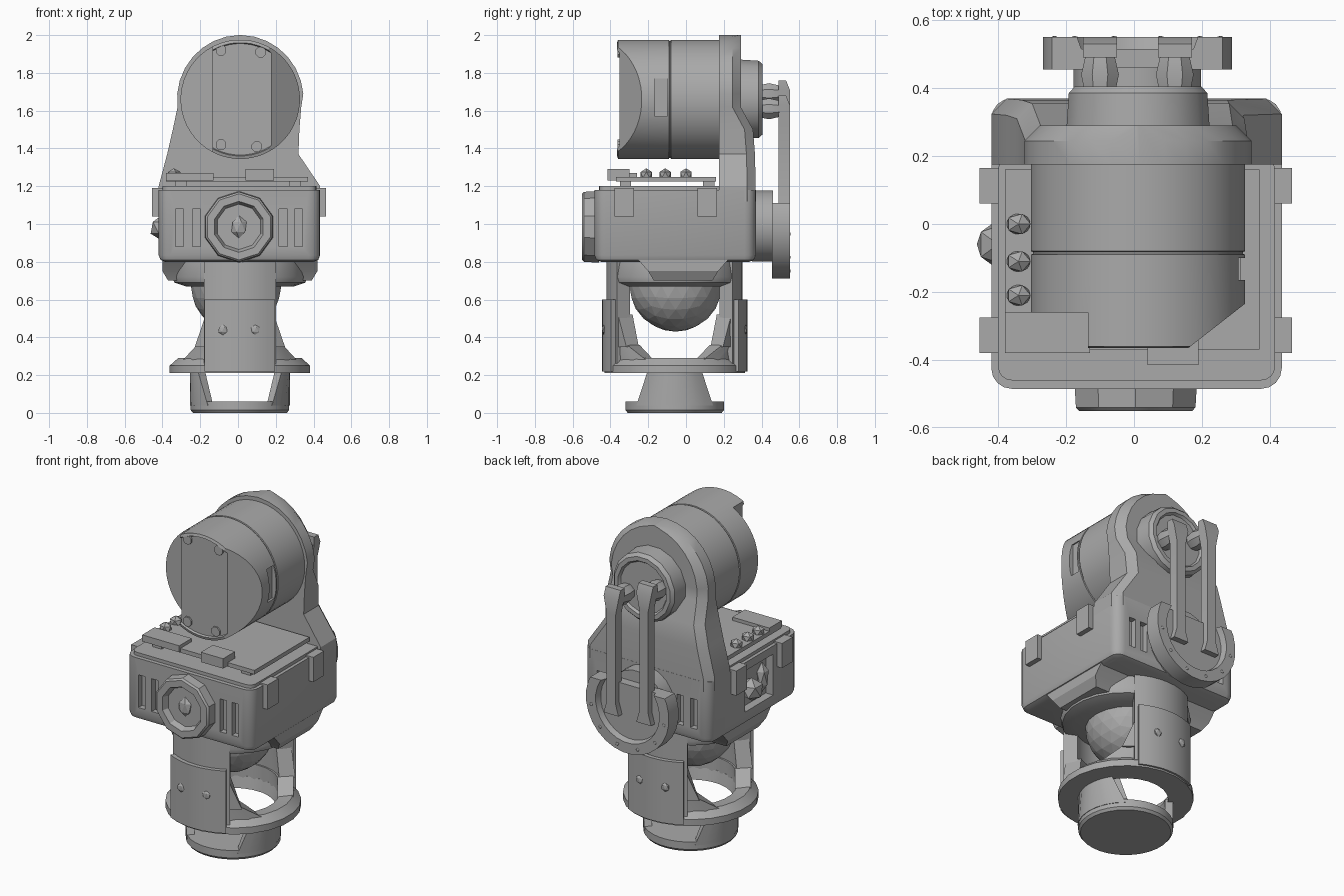
import bpy, bmesh, math
from mathutils import Vector, Matrix

if "Cube" in bpy.data.objects:
    bpy.data.objects.remove(bpy.data.objects["Cube"], do_unlink=True)

grey = bpy.data.materials.new("mid grey")
grey.use_nodes = True
GREY = (0.4, 0.4, 0.4, 1)
grey.diffuse_color = GREY
grey.node_tree.nodes["Principled BSDF"].inputs["Base Color"].default_value = GREY


def shade(obj, angle):
    bpy.ops.object.select_all(action="DESELECT")
    obj.select_set(True)
    bpy.context.view_layer.objects.active = obj
    bpy.ops.object.shade_smooth_by_angle(angle=math.radians(angle))


def finish(name, bm, smooth=30):
    bmesh.ops.remove_doubles(bm, verts=bm.verts, dist=0.0005)
    bmesh.ops.recalc_face_normals(bm, faces=bm.faces)
    mesh = bpy.data.meshes.new(name)
    bm.to_mesh(mesh)
    bm.free()
    mesh.materials.append(grey)
    obj = bpy.data.objects.new(name, mesh)
    bpy.context.collection.objects.link(obj)
    if smooth:
        shade(obj, smooth)
    return obj


def box(name, x, y, z, bevel=0.0, corner=0.0, smooth=30):
    """Box from ranges; corner rounds upright edges, bevel the bottom rim."""
    bm = bmesh.new()
    bmesh.ops.create_cube(bm, size=1)
    for v in bm.verts:
        v.co = [r[0] if c < 0 else r[1] for c, r in zip(v.co, (x, y, z))]
    if corner:
        up = [e for e in bm.edges if abs(e.verts[0].co.z - e.verts[1].co.z) > 0.01]
        bmesh.ops.bevel(bm, geom=up, offset=corner, segments=4, profile=0.5, affect="EDGES")
    if bevel:
        low = [e for e in bm.edges if all(abs(v.co.z - z[0]) < 1e-5 for v in e.verts)]
        bmesh.ops.bevel(bm, geom=low, offset=bevel, segments=2, profile=0.5, affect="EDGES")
    return finish(name, bm, smooth)


def skin(bm, rings, closed=False):
    n = len(rings[0])
    pairs = list(zip(rings, rings[1:])) + ([(rings[-1], rings[0])] if closed else [])
    for a, b in pairs:
        for i in range(n):
            j = (i + 1) % n
            bm.faces.new((a[i], a[j], b[j], b[i]))


def lathe(name, profile, centre, axis="Z", sides=32, closed=False, cuts=()):
    """Turn (radius, height) points; cuts are (point, outward normal) planes."""
    bm, rings = bmesh.new(), []
    for r, h in profile:
        ring = []
        for i in range(sides):
            a = math.tau * (i + 0.5) / sides
            c, s = r * math.cos(a), r * math.sin(a)
            co = (c, s, h) if axis == "Z" else (c, h, s)
            ring.append(bm.verts.new(Vector(co) + Vector(centre)))
        rings.append(ring)
    skin(bm, rings, closed)
    bmesh.ops.remove_doubles(bm, verts=bm.verts, dist=0.0005)
    for point, normal in cuts:
        bmesh.ops.bisect_plane(bm, geom=bm.verts[:] + bm.edges[:] + bm.faces[:],
                               plane_co=point, plane_no=normal, clear_outer=True)
        bmesh.ops.holes_fill(bm, edges=[e for e in bm.edges if e.is_boundary], sides=0)
    return finish(name, bm)


def loft(name, rows, chamfer=0.0):
    """Stack of (z, x0, x1, y0, y1) rectangles with optional cut back corners."""
    bm, rings = bmesh.new(), []
    for z, a, b, c, d in rows:
        k = min(chamfer, 0.35 * (b - a))
        outline = ((a, c), (b, c), (b, d - k), (b - k, d), (a + k, d), (a, d - k))
        rings.append([bm.verts.new((x, y, z)) for x, y in outline])
    skin(bm, rings)
    bm.faces.new(rings[0])
    bm.faces.new(rings[-1])
    return finish(name, bm)


def arc_wall(name, heading, r, z, low, high, centre):
    """Curved wall; low and high are its half angles at bottom and top."""
    bm, rings, steps = bmesh.new(), [], 8
    for i in range(steps + 1):
        t = 2 * i / steps - 1
        ring = []
        for rad, h, half in ((r[0], z[0], low), (r[1], z[0], low), (r[1], z[1], high), (r[0], z[1], high)):
            a = math.radians(heading + t * half)
            ring.append(bm.verts.new((centre[0] + rad * math.cos(a), centre[1] + rad * math.sin(a), h)))
        rings.append(ring)
    skin(bm, rings)
    bm.faces.new(rings[0])
    bm.faces.new(rings[-1])
    return finish(name, bm)


def lump(name, centre, size, detail=1):
    bm = bmesh.new()
    bmesh.ops.create_icosphere(bm, subdivisions=detail, radius=1,
                               matrix=Matrix.Translation(centre) @ Matrix.Diagonal((*size, 1)))
    return finish(name, bm, 0)


def carve(obj, *ranges):
    cutter = box("cutter", *ranges, smooth=0)
    cutter.hide_render = True
    bpy.context.view_layer.objects.active = obj
    mod = obj.modifiers.new("carve", "BOOLEAN")
    mod.operation, mod.object, mod.solver = "DIFFERENCE", cutter, "EXACT"
    bpy.ops.object.modifier_apply(modifier=mod.name)
    bpy.data.objects.remove(cutter, do_unlink=True)
    shade(obj, 30)


# Foot with two upright cheeks
AXIS = (0.01, -0.06, 0)
lathe("foot_disc", [(0, 0), (0.25, 0), (0.262, 0.015), (0.262, 0.06), (0, 0.06)], AXIS)
for side, heading in (("right", 180), ("left", 0)):
    arc_wall(side + "_foot_cheek", heading, (0.22, 0.265), (0.04, 0.23), 50, 32, AXIS)

# Yoke: ring, front and back arms with flared feet, outer panels
lathe("yoke_ring", [(0.235, 0.21), (0.375, 0.21), (0.375, 0.25), (0.33, 0.29), (0.25, 0.28)],
      AXIS, closed=True, sides=24)
for side, heading in (("front", -90), ("back", 90)):
    arc_wall(side + "_yoke_arm", heading, (0.28, 0.36), (0.23, 0.82), 32, 32, AXIS)
    arc_wall(side + "_arm_foot", heading, (0.25, 0.34), (0.27, 0.36), 66, 42, AXIS)
    arc_wall(side + "_arm_fillet", heading, (0.26, 0.35), (0.35, 0.52), 43, 31, AXIS)
    arc_wall(side + "_yoke_panel", heading, (0.35, 0.385), (0.22, 0.6), 29, 29, AXIS)
    for x in (-0.08, 0.09):
        y = AXIS[1] + math.copysign(0.374, heading)
        lump(side + "_panel_screw", (x, y, 0.44), (0.028, 0.012, 0.028))

# Ball and its collar
lump("ball", (-0.01, -0.055, 0.675), (0.24, 0.245, 0.245), 3)
lathe("collar", [(0, 0.67), (0.29, 0.67), (0.35, 0.69), (0.36, 0.72), (0.34, 0.82), (0, 0.82)], AXIS, sides=24)
for s in (-1, 1):
    a, b = sorted((0.01 + s * 0.2, 0.01 + s * 0.41))
    loft("collar_lug", [(0.7, a + 0.03, b - 0.03, -0.17, 0.14), (0.75, a, b, -0.2, 0.17), (0.83, a, b, -0.27, 0.24)])

# Main body with vents and a side pocket
body = box("body", (-0.42, 0.435), (-0.485, 0.37), (0.8, 1.18), 0.035, 0.06)
for x in (-0.31, -0.22, 0.24, 0.32):
    carve(body, (x - 0.022, x + 0.022), (-0.6, -0.45), (0.88, 1.08))
    carve(body, (x - 0.022, x + 0.022), (0.335, 0.5), (0.88, 1.06))
carve(body, (-0.6, -0.37), (-0.24, 0.03), (0.88, 1.13))
lump("side_knob", (-0.4, -0.06, 0.98), (0.07, 0.07, 0.07))
lump("side_plug", (-0.38, -0.19, 1.0), (0.04, 0.04, 0.09))
box("body_lid", (-0.4, 0.415), (-0.46, 0.2), (1.17, 1.2), corner=0.04)

# Clips over the side edges
for y in (-0.327, 0.113):
    for x in ((-0.455, -0.38), (0.39, 0.465)):
        box("side_clip", x, (y - 0.052, y + 0.052), (1.04, 1.19))

# Front dial
lathe("front_dial", [(0, -0.46), (0.19, -0.46), (0.185, -0.54), (0.175, -0.55), (0.135, -0.55),
                     (0.12, -0.515), (0, -0.515)], (0.005, 0, 0.985), "Y", 10)
lump("dial_centre", (0.005, -0.515, 0.985), (0.045, 0.025, 0.06))

# Circuit board on posts
box("board", (-0.38, 0.37), (-0.37, 0.16), (1.225, 1.25))
for x in (-0.3, 0.3):
    for y in (-0.32, 0.12):
        box("board_post", (x - 0.03, x + 0.03), (y - 0.03, y + 0.03), (1.18, 1.23))
box("board_socket", (0.04, 0.19), (-0.415, -0.3), (1.23, 1.29))
box("board_strip", (-0.38, -0.13), (-0.38, -0.26), (1.23, 1.27))
for y in (-0.21, -0.11, 0.0):
    lump("board_part", (-0.34, y, 1.26), (0.04, 0.035, 0.035))

# Bracket rising behind the drum, rounded at the top
HUB = (0.012, 0, 1.66)
rows = [(1.12, -0.42, 0.435, 0.175, 0.369), (1.2, -0.42, 0.435, 0.175, 0.369), (1.37, -0.375, 0.32, 0.175, 0.365),
        (1.5, -0.345, 0.325, 0.175, 0.355), (1.62, -0.32, 0.335, 0.175, 0.29)]
for deg in range(5, 90, 12):
    w, h = 0.335 * math.cos(math.radians(deg)), 0.34 * math.sin(math.radians(deg))
    rows.append((HUB[2] + h, HUB[0] - w, HUB[0] + w, 0.175, 0.29))
loft("bracket", rows, 0.045)

# Drum with seam, slanted corner and stepped corner
drum = lathe("drum", [(0, -0.352), (0.295, -0.352), (0.3, -0.365), (0.316, -0.36), (0.316, -0.09), (0.31, -0.088),
                      (0.31, -0.082), (0.316, -0.08), (0.316, 0.18), (0, 0.18)], HUB, "Y", 48,
             cuts=[((0.16, -0.365, 1.66), (0.125, -0.16, 0))])
carve(drum, (-0.4, -0.135), (-0.5, -0.26), (1.2, 2.1))
carve(drum, (0.3, 0.5), (-0.165, -0.1), (1.57, 1.77))
for x, z in ((-0.09, 1.92), (0.12, 1.91), (-0.09, 1.42), (0.1, 1.41)):
    lathe("drum_screw", [(0, -0.362), (0.03, -0.362), (0.03, -0.34), (0, -0.34)], (x, 0, z), "Y", 8)

# Upper hub on the back of the bracket
lathe("upper_hub", [(0, 0.28), (0.215, 0.28), (0.208, 0.385), (0.19, 0.405), (0.165, 0.405), (0.155, 0.39), (0, 0.39)],
      HUB, "Y", 16)

# Lower hub and cut-off crank disc
LOW = (0.01, 0, 0.99)
lathe("lower_hub", [(0, 0.35), (0.19, 0.35), (0.19, 0.46), (0, 0.46)], LOW, "Y", 20)
lathe("crank_disc", [(0, 0.455), (0.28, 0.455), (0.28, 0.55), (0.215, 0.55), (0.205, 0.515), (0, 0.515)],
      LOW, "Y", 28, cuts=[((0, 0, 1.11), (0, 0, 1))])
for k in range(6):
    a = math.radians(190 + 32 * k)
    lump("crank_bolt", (LOW[0] + 0.248 * math.cos(a), 0.546, LOW[2] + 0.248 * math.sin(a)), (0.014, 0.008, 0.014))

# Twin link bars and their pins
for x, top in ((-0.1, 1.76), (0.12, 1.68)):
    loft("link_bar", [(z, x - w, x + w, 0.49, y) for z, w, y in
                      ((0.92, 0.05, 0.55), (0.99, 0.03, 0.55), (top - 0.15, 0.03, 0.55),
                       (top - 0.05, 0.05, 0.55), (top, 0.05, 0.53))])
    lathe("link_pin", [(0, 0.37), (0.045, 0.37), (0.06, 0.44), (0.045, 0.5), (0, 0.5)], (x, 0, top - 0.07), "Y", 8)
